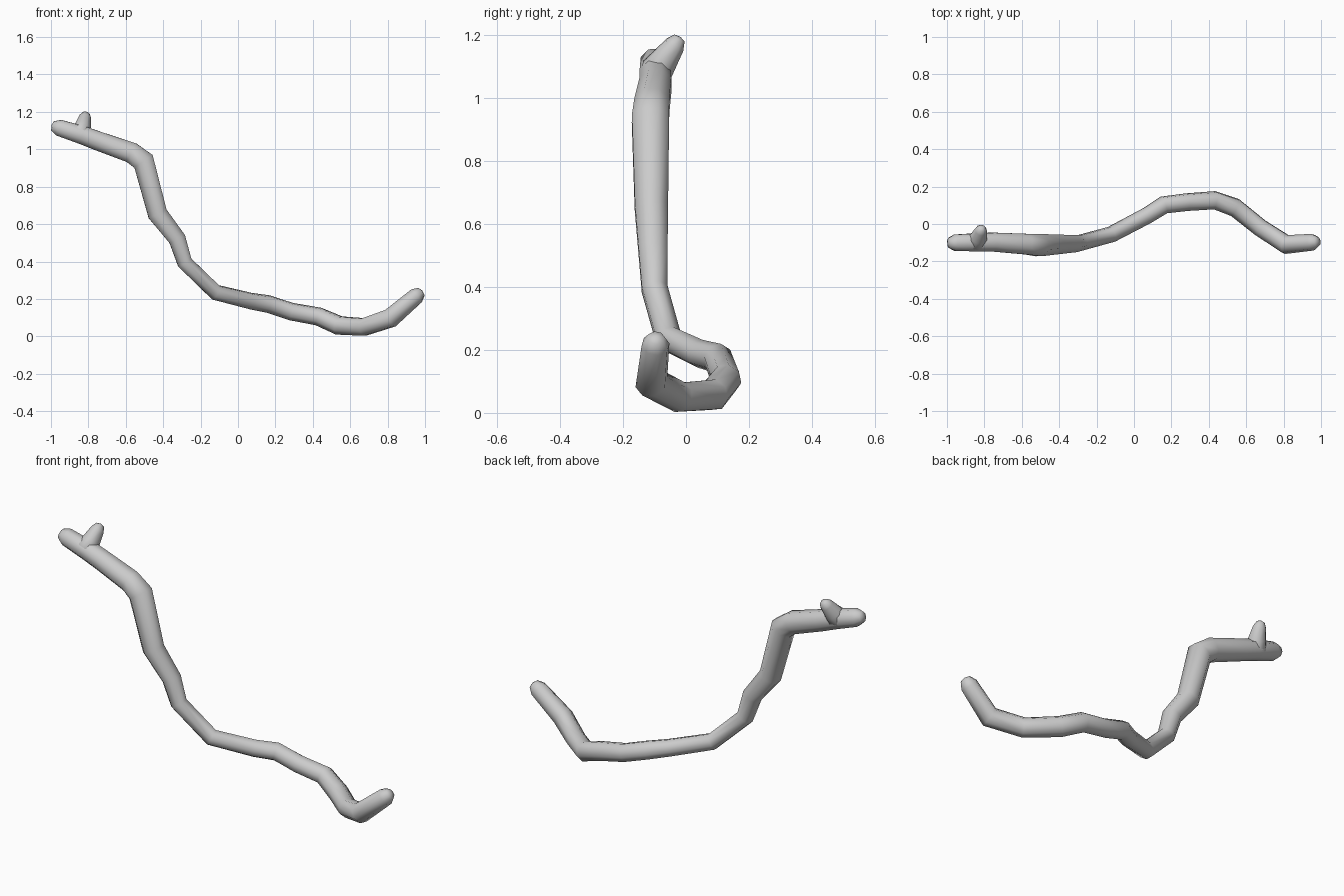
import bpy, bmesh, math
from mathutils import Vector

if "Cube" in bpy.data.objects:
    bpy.data.objects.remove(bpy.data.objects["Cube"])

SIDES = 8


def tube(name, points):
    """Rounded-end tube through (x, y, z, radius) points."""
    pos = [Vector(p[:3]) for p in points]
    rad = [p[3] for p in points]
    n = len(pos)
    tans = []
    for i in range(n):
        t = Vector()
        if i > 0:
            t += (pos[i] - pos[i - 1]).normalized()
        if i < n - 1:
            t += (pos[i + 1] - pos[i]).normalized()
        tans.append(t.normalized())
    # extra small rings round off both ends
    rings = [(pos[0] - tans[0] * rad[0] * 0.75, tans[0], rad[0] * 0.6)]
    rings += list(zip(pos, tans, rad))
    rings.append((pos[-1] + tans[-1] * rad[-1] * 0.75, tans[-1], rad[-1] * 0.6))

    bm = bmesh.new()
    loops = []
    side = rings[0][1].orthogonal().normalized()
    for c, t, r in rings:
        side = (side - t * side.dot(t)).normalized()
        up = t.cross(side)
        loops.append([bm.verts.new(c + r * (side * math.cos(a) + up * math.sin(a)))
                      for a in (2 * math.pi * (k + 0.5) / SIDES for k in range(SIDES))])
    for a, b in zip(loops, loops[1:]):
        for k in range(SIDES):
            j = (k + 1) % SIDES
            bm.faces.new((a[k], a[j], b[j], b[k]))
    # end tips
    for loop, (c, t, r), s in ((loops[0], rings[0], -1), (loops[-1], rings[-1], 1)):
        tip = bm.verts.new(c + t * r * 0.28 * s)
        for k in range(SIDES):
            bm.faces.new((loop[k], loop[(k + 1) % SIDES], tip))
    bmesh.ops.recalc_face_normals(bm, faces=bm.faces)
    me = bpy.data.meshes.new(name)
    bm.to_mesh(me)
    bm.free()
    for p in me.polygons:
        p.use_smooth = True
    ob = bpy.data.objects.new(name, me)
    bpy.context.collection.objects.link(ob)
    return ob


# main winding branch, from the forked upper end to the curled lower end
tube("branch", [
    (-0.957, -0.10, 1.115, 0.047),
    (-0.83, -0.098, 1.075, 0.053),
    (-0.75, -0.097, 1.045, 0.055),
    (-0.57, -0.108, 0.982, 0.060),
    (-0.505, -0.113, 0.935, 0.064),
    (-0.43, -0.11, 0.655, 0.057),
    (-0.325, -0.105, 0.52, 0.050),
    (-0.285, -0.10, 0.395, 0.044),
    (-0.12, -0.055, 0.235, 0.044),
    (0.07, 0.045, 0.188, 0.045),
    (0.16, 0.102, 0.173, 0.048),
    (0.285, 0.117, 0.132, 0.048),
    (0.43, 0.127, 0.106, 0.050),
    (0.54, 0.088, 0.058, 0.052),
    (0.675, -0.02, 0.050, 0.050),
    (0.815, -0.11, 0.097, 0.053),
    (0.955, -0.097, 0.217, 0.045),
])

# short side twig near the upper end
tube("twig", [
    (-0.845, -0.095, 1.085, 0.055),
    (-0.83, -0.07, 1.12, 0.046),
    (-0.818, -0.035, 1.17, 0.034),
])
